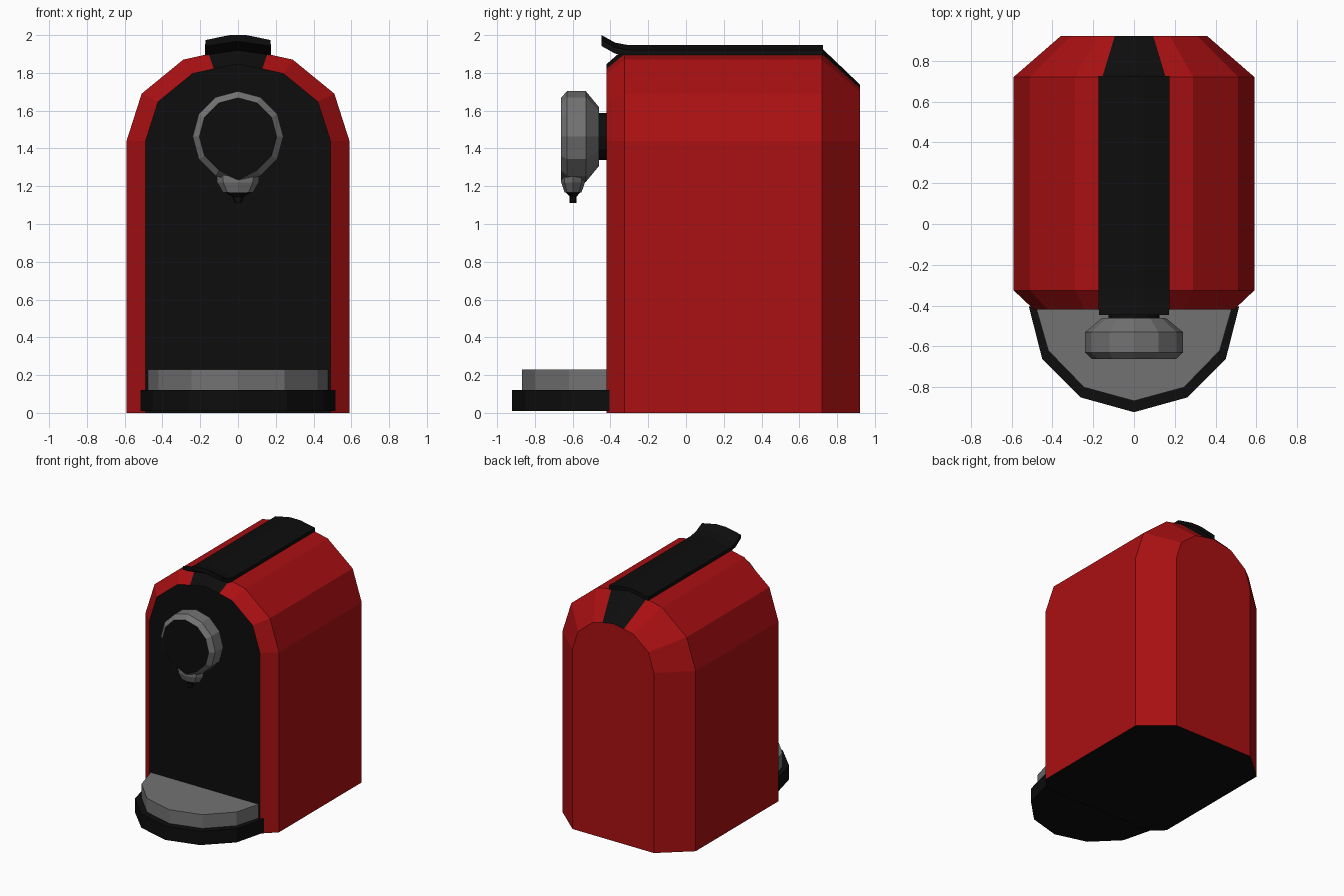
import bpy, bmesh, math
from mathutils import Vector

if "Cube" in bpy.data.objects:
    bpy.data.objects.remove(bpy.data.objects["Cube"])


def material(name, rgb):
    m = bpy.data.materials.new(name)
    m.diffuse_color = (*rgb, 1)
    m.use_nodes = True
    m.node_tree.nodes["Principled BSDF"].inputs["Base Color"].default_value = m.diffuse_color
    return m


RED = material("red", (0.40, 0.005, 0.006))
BLACK = material("black", (0.004, 0.004, 0.004))
GREY = material("grey", (0.17, 0.17, 0.17))


def loft(name, rings, mats, rule=None):
    """Skin a list of closed rings, cap the ends and colour faces by a rule."""
    bm = bmesh.new()
    vs = [[bm.verts.new(p) for p in ring] for ring in rings]
    n = len(vs[0])
    for a, b in zip(vs, vs[1:]):
        for i in range(n):
            j = (i + 1) % n
            bm.faces.new((a[i], a[j], b[j], b[i]))
    bm.faces.new(vs[0])
    bm.faces.new(vs[-1])
    bmesh.ops.recalc_face_normals(bm, faces=bm.faces[:])
    bm.normal_update()
    if rule:
        for f in bm.faces:
            f.material_index = rule(f.calc_center_median(), f.normal)
    me = bpy.data.meshes.new(name)
    bm.to_mesh(me)
    bm.free()
    for m in mats:
        me.materials.append(m)
    ob = bpy.data.objects.new(name, me)
    bpy.context.collection.objects.link(ob)
    return ob


def mirrored(half):
    """Complete a half outline that ends on the x = 0 line."""
    return half + [(-x, v) for x, v in reversed(half[:-1])]


# Arched housing: one profile shrunk towards its shoulder line at both ends
SHOULDER = 1.44
arch = mirrored([(0.59, 0), (0.59, SHOULDER), (0.51, 1.69), (0.29, 1.87),
                 (0.155, 1.90), (0, 1.93)])


def arch_ring(y, s):
    return [(x * s, y, z if z <= SHOULDER else SHOULDER + (z - SHOULDER) * s)
            for x, z in arch]


def housing_rule(c, n):
    strip = abs(c.x) < 0.16 and c.z > 1.7       # dark band over both chamfers
    return int(strip or n.y < -0.95 or n.z < -0.95)


loft("housing", [arch_ring(y, s) for y, s in
                 ((-0.42, 0.83), (-0.325, 1), (0.72, 1), (0.92, 0.61))],
     (RED, BLACK), housing_rule)

# Lid strip with a front lip curling upwards
lid = ([(x, z) for x, z in ((0.175, 1.922), (0.045, 1.948), (-0.045, 1.948), (-0.175, 1.922))]
       + [(-0.175, 1.89), (0, 1.915), (0.175, 1.89)])
loft("lid", [[(x * w, y, z + dz) for x, z in lid] for y, dz, w in
             ((0.725, 0, 1), (-0.31, 0, 1), (-0.375, 0.012, 1), (-0.447, 0.052, 0.98))],
     (BLACK,))

# Drip tray: dark base and grey grille block
tray_base = mirrored([(0.515, -0.405), (0.45, -0.66), (0.26, -0.85), (0, -0.922)])
tray_top = mirrored([(0.48, -0.41), (0.42, -0.62), (0.245, -0.80), (0, -0.867)])
for name, outline, z0, z1, mat in (("tray_base", tray_base, 0.01, 0.12, BLACK),
                                   ("drip_tray", tray_top, 0.115, 0.23, GREY)):
    loft(name, [[(x, y, z) for x, y in outline] for z in (z0, z1)], (mat,))

# Round brew head facing forward
HEAD_Z = 1.463


def head_ring(y, r, tip=0.0):
    ring = []
    for i in range(12):
        a = math.tau * i / 12
        drop = tip if i == 6 else 0             # lowest vertex makes the teardrop
        ring.append((r * math.sin(a), y, HEAD_Z + r * math.cos(a) - drop))
    return ring


loft("head_neck", [head_ring(-0.41, 0.125), head_ring(-0.47, 0.125)], (BLACK,))
loft("brew_head", [head_ring(-0.46, 0.155), head_ring(-0.53, 0.24),
                   head_ring(-0.63, 0.24), head_ring(-0.662, 0.205, 0.025)],
     (GREY, BLACK), lambda c, n: int(n.y < -0.95))


# Spout under the head, with its dark nozzle
def spout_ring(z, rx, ry):
    return [(rx * math.sin(math.tau * i / 8), -0.598 + ry * math.cos(math.tau * i / 8), z)
            for i in range(8)]


loft("spout", [spout_ring(1.27, 0.115, 0.063), spout_ring(1.22, 0.11, 0.063),
               spout_ring(1.168, 0.08, 0.045)], (GREY,))
loft("nozzle", [spout_ring(1.172, 0.078, 0.044), spout_ring(1.145, 0.03, 0.018),
                spout_ring(1.11, 0.018, 0.018)], (BLACK,))
